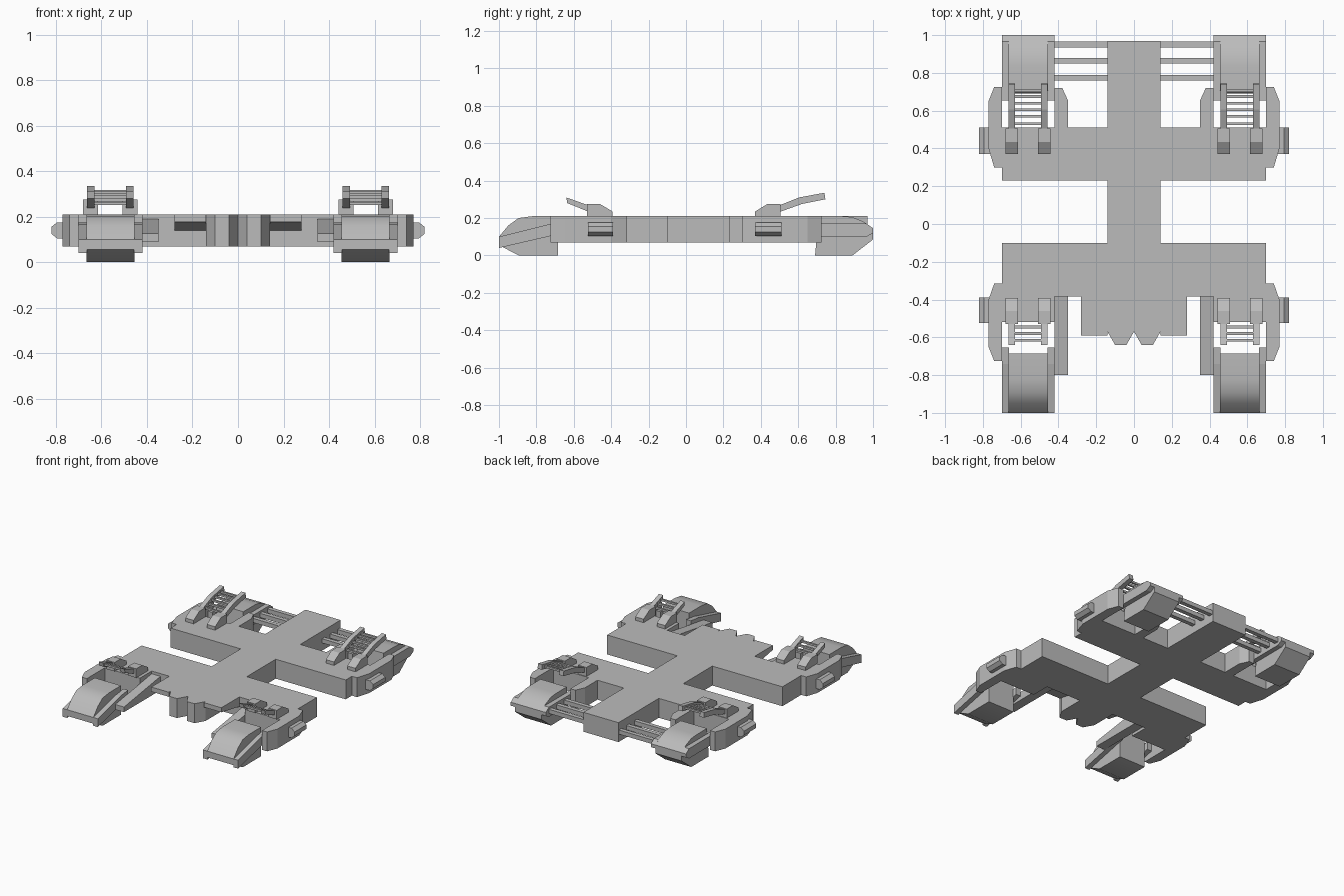
import bpy
import bmesh

cube = bpy.data.objects.get("Cube")
if cube:
    bpy.data.objects.remove(cube, do_unlink=True)

# Single hull colour
grey = bpy.data.materials.new("hull_grey")
grey.use_nodes = True
grey.diffuse_color = (0.5, 0.5, 0.5, 1)
grey.node_tree.nodes["Principled BSDF"].inputs["Base Color"].default_value = (0.5, 0.5, 0.5, 1)


def prism(name, points, low, high, axis="x", mirror=True, smooth=False):
    """Extrude a flat outline along an axis: x takes (y, z), y takes (x, z), z takes (x, y)."""
    place = {"x": lambda p, t: (t, p[0], p[1]),
             "y": lambda p, t: (p[0], t, p[1]),
             "z": lambda p, t: (p[0], p[1], t)}[axis]
    bm = bmesh.new()
    start = [bm.verts.new(place(p, low)) for p in points]
    end = [bm.verts.new(place(p, high)) for p in points]
    bm.faces.new(start)
    bm.faces.new(end[::-1])
    for i in range(len(points)):
        j = (i + 1) % len(points)
        bm.faces.new((start[i], start[j], end[j], end[i]))
    bmesh.ops.recalc_face_normals(bm, faces=bm.faces)
    mesh = bpy.data.meshes.new(name)
    bm.to_mesh(mesh)
    bm.free()
    mesh.materials.append(grey)
    obj = bpy.data.objects.new(name, mesh)
    bpy.context.collection.objects.link(obj)
    if smooth:
        bpy.ops.object.select_all(action="DESELECT")
        obj.select_set(True)
        bpy.context.view_layer.objects.active = obj
        bpy.ops.object.shade_smooth_by_angle()
    if mirror:
        obj.modifiers.new("Mirror", "MIRROR").use_mirror_merge = False
    return obj


def box(name, x, y, z):
    return prism(name, [(y[0], z[0]), (y[1], z[0]), (y[1], z[1]), (y[0], z[1])], *x)


BOTTOM, TOP = 0.07, 0.21

# Double cross chassis with toothed nose
half = [(0.04, -0.64), (0.10, -0.64), (0.14, -0.57), (0.14, -0.385), (0.42, -0.385),
        (0.42, -0.52), (0.70, -0.52), (0.70, -0.10), (0.14, -0.10), (0.14, 0.23),
        (0.70, 0.23), (0.70, 0.51), (0.14, 0.51), (0.14, 0.97)]
outline = [(0, -0.57)] + half + [(-x, y) for x, y in reversed(half)]
prism("chassis", outline, BOTTOM, TOP, "z", mirror=False)

# Thin nose ledges with a sloping underside
prism("nose_ledge", [(-0.59, TOP), (-0.59, 0.177), (-0.385, 0.14), (-0.385, TOP)], 0.14, 0.28)

# Cheek brackets outside the pods
for name, s, inner in (("front_cheek", -1, 0.315), ("rear_cheek", 1, 0.30)):
    prism(name, [(0.70, s * inner), (0.74, s * inner), (0.77, s * 0.40),
                 (0.77, s * 0.65), (0.74, s * 0.725), (0.70, s * 0.725)], BOTTOM, TOP, "z")

# Inner brackets
prism("rear_inner_bracket", [(0.42, 0.51), (0.35, 0.51), (0.35, 0.655), (0.38, 0.72), (0.42, 0.72)],
      BOTTOM, TOP, "z")
prism("front_inner_arm", [(-0.385, 0.09), (-0.385, 0.19), (-0.80, 0.127), (-0.80, 0.09)], 0.35, 0.42)

# Chamfered side pegs
for name, low, high in (("front_peg", -0.525, -0.39), ("rear_peg", 0.37, 0.51)):
    prism(name, [(0.76, 0.105), (0.795, 0.105), (0.82, 0.125), (0.82, 0.155),
                 (0.795, 0.175), (0.76, 0.175)], low, high, "y")

# Hinge blocks, rails and rungs above each pod
rails = {
    "front": [(-0.50, 0.225), (-0.635, 0.28), (-0.64, 0.31), (-0.50, 0.26)],
    "rear": [(0.48, 0.225), (0.62, 0.275), (0.745, 0.30), (0.74, 0.335), (0.605, 0.31), (0.48, 0.26)],
}
blocks = {
    "front": [(-0.53, TOP), (-0.53, 0.275), (-0.46, 0.275), (-0.393, 0.235), (-0.393, TOP)],
    "rear": [(0.505, TOP), (0.505, 0.275), (0.435, 0.275), (0.37, 0.235), (0.37, TOP)],
}
rungs = {
    "front": [(-0.545, 0.258), (-0.58, 0.273), (-0.615, 0.288)],
    "rear": [(0.53, 0.26), (0.57, 0.274), (0.605, 0.288), (0.64, 0.298), (0.675, 0.305), (0.705, 0.31)],
}
for end in ("front", "rear"):
    for side, x in (("inner", 0.475), ("outer", 0.647)):
        prism(f"{end}_{side}_hinge_block", blocks[end], x - 0.033, x + 0.033)
        prism(f"{end}_{side}_rail", rails[end], x - 0.017, x + 0.017)
    for i, (y, z) in enumerate(rungs[end]):
        box(f"{end}_rung_{i + 1}", (0.475, 0.647), (y - 0.007, y + 0.007), (z - 0.007, z + 0.007))

# Pod cores and their side flanges
prism("front_pod", [(-1, 0.055), (-1, 0.10), (-0.95, 0.16), (-0.895, 0.20), (-0.82, TOP),
                    (-0.685, TOP), (-0.685, 0), (-0.895, 0)], 0.455, 0.665, smooth=True)
prism("rear_pod", [(1, 0.085), (1, 0.145), (0.95, 0.18), (0.89, 0.205), (0.83, TOP),
                   (0.71, TOP), (0.69, 0), (0.89, 0)], 0.455, 0.665, smooth=True)
flanges = {
    "front": [(-1, 0.04), (-1, 0.10), (-0.74, 0.165), (-0.655, 0.175), (-0.655, 0.12), (-0.74, 0.10)],
    "rear": [(1, 0.12), (1, 0.145), (0.965, 0.17), (0.655, 0.17), (0.655, 0.10), (0.965, 0.10)],
}
for end, profile in flanges.items():
    prism(f"{end}_pod_inner_flange", profile, 0.42, 0.457)
    prism(f"{end}_pod_outer_flange", profile, 0.663, 0.70)

# Cross struts from the spine to the rear pods
for i, y in enumerate((0.775, 0.865, 0.95)):
    box(f"rear_strut_{i + 1}", (0.13, 0.46), (y - 0.015, y + 0.015), (0.125, 0.155))
